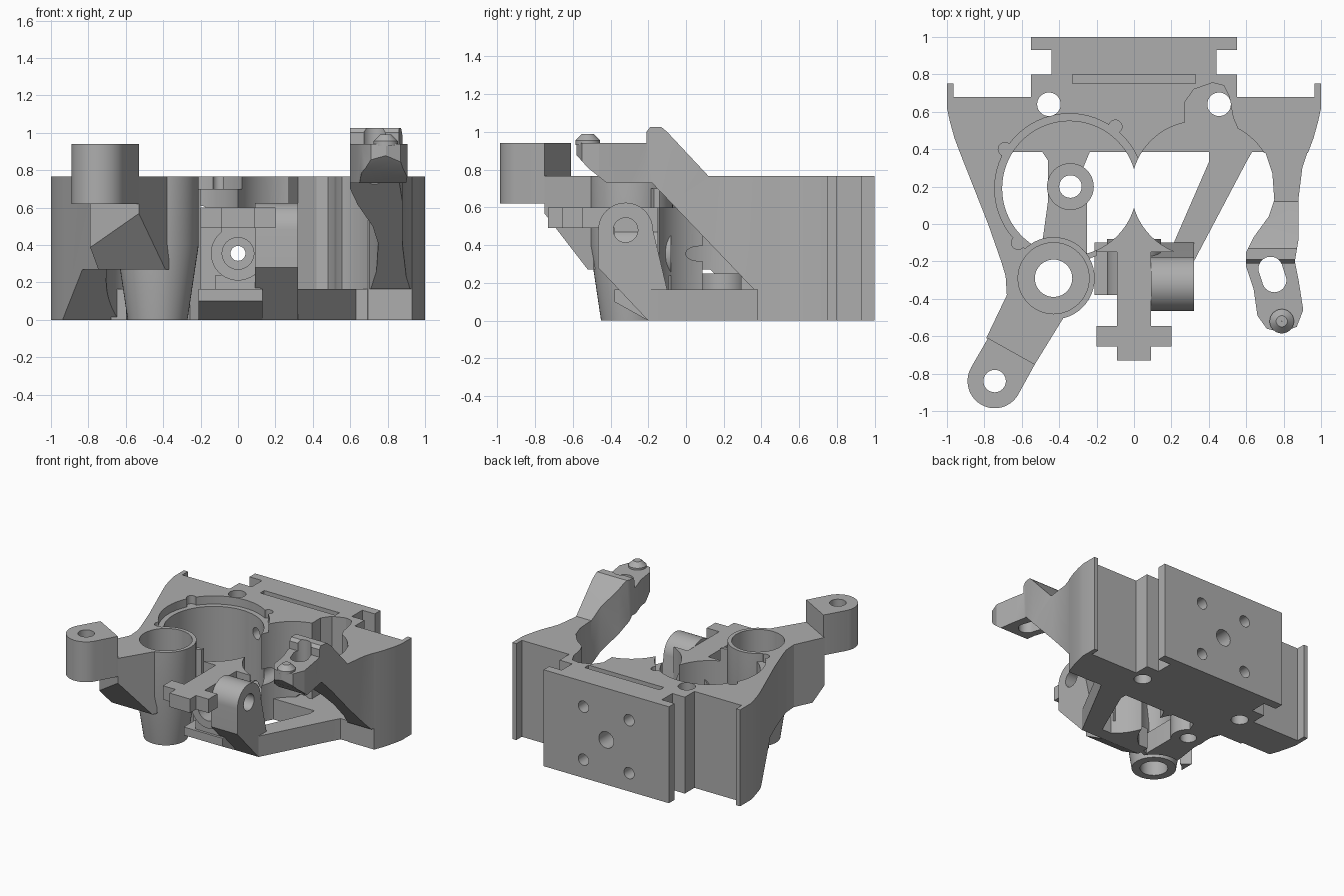
import bpy, bmesh
from math import pi, cos, sin

if "Cube" in bpy.data.objects:
    bpy.data.objects.remove(bpy.data.objects["Cube"])

GREY = bpy.data.materials.new("plain grey")
GREY.use_nodes = True
GREY.diffuse_color = (0.42, 0.42, 0.42, 1)
GREY.node_tree.nodes["Principled BSDF"].inputs["Base Color"].default_value = (0.42, 0.42, 0.42, 1)
TOP, FLOOR = 0.765, 0.165
parts = []


def finish(name, bm, keep=True):
    bmesh.ops.recalc_face_normals(bm, faces=bm.faces)
    me = bpy.data.meshes.new(name)
    bm.to_mesh(me)
    bm.free()
    me.materials.append(GREY)
    ob = bpy.data.objects.new(name, me)
    bpy.context.collection.objects.link(ob)
    if keep:
        parts.append(ob)
    return ob


def prism(name, pts, lo, hi, axis="z", keep=True):
    """Extrude an outline along an axis; pts are the other two coordinates in order."""
    place = {"x": lambda a, b, c: (c, a, b), "y": lambda a, b, c: (a, c, b),
             "z": lambda a, b, c: (a, b, c)}[axis]
    bm = bmesh.new()
    low = [bm.verts.new(place(a, b, lo)) for a, b in pts]
    high = [bm.verts.new(place(a, b, hi)) for a, b in pts]
    bm.faces.new(low)
    bm.faces.new(high)
    for i in range(len(pts)):
        j = (i + 1) % len(pts)
        bm.faces.new((low[i], low[j], high[j], high[i]))
    return finish(name, bm, keep)


def arc(a, b, r, start=0, end=2 * pi, n=48):
    full = abs(end - start) > 6.28
    return [(a + r * cos(start + (end - start) * i / n), b + r * sin(start + (end - start) * i / n))
            for i in range(n if full else n + 1)]


def box(x0, x1, y0, y1):
    return [(x0, y0), (x1, y0), (x1, y1), (x0, y1)]


def boolean(ob, tool, op="DIFFERENCE"):
    mod = ob.modifiers.new("cut", "BOOLEAN")
    mod.operation, mod.solver, mod.object = op, "EXACT", tool
    bpy.context.view_layer.objects.active = ob
    bpy.ops.object.modifier_apply(modifier=mod.name)
    bpy.data.objects.remove(tool)


def cut(ob, pts, lo=-0.2, hi=1.3, axis="z"):
    boolean(ob, prism("cutter", pts, lo, hi, axis, False))


def lathe(name, x, y, profile, n=48):
    """Revolve a closed (radius, height) outline about a vertical axis."""
    bm = bmesh.new()
    rings = [[bm.verts.new((x + r * cos(2 * pi * k / n), y + r * sin(2 * pi * k / n), z))
              for k in range(n)] for r, z in profile]
    for i, ring in enumerate(rings):
        nxt = rings[(i + 1) % len(rings)]
        for k in range(n):
            m = (k + 1) % n
            bm.faces.new((ring[k], ring[m], nxt[m], nxt[k]))
    return finish(name, bm)


BORE_X, BORE_Y, BORE_R = 0.345, 0.19, 0.36
left_bore = arc(-BORE_X, BORE_Y, BORE_R, n=72)
right_bore = arc(BORE_X, BORE_Y, BORE_R, n=72)
boss_clear = arc(-0.43, -0.29, 0.2)
undercut = [(0.4, -0.1), (0.4, 0), (0.13, 0.27), (-0.52, 0.27), (-0.79, 0.62), (-1.1, 0.62), (-1.1, -0.1)]

# Main body with flanged back plate
half_back = [(1, 0.75), (0.965, 0.75), (0.965, 0.68), (0.55, 0.68), (0.55, 0.8),
             (0.44, 0.8), (0.44, 0.93), (0.55, 0.93), (0.55, 1)]
side = [(1, 0.62), (0.985, 0.55), (0.96, 0.46), (0.93, 0.38)]
outline = [(-x, y) for x, y in half_back] + half_back[::-1] + side
outline += [(0.14, 0.38), (0, 0.27), (-0.05, 0.2), (-0.2, 0), (-0.2, -0.17), (-0.4, -0.25),
            (-0.68, -0.3), (-0.71, -0.2), (-0.78, 0)]
outline += [(-x, y) for x, y in side[::-1]]
body = prism("main_body", outline, 0, TOP)
cut(body, left_bore)
cut(body, right_bore)
cut(body, arc(0.39, BORE_Y, BORE_R, n=72))
cut(body, boss_clear)
cut(body, undercut, -1.2, -0.6, "x")

# Rim step with three small relief notches
cut(body, arc(-BORE_X, BORE_Y, 0.4, n=72), 0.7, 1)
for x, y in ((-0.69, 0.4), (-0.1, 0.52), (-0.62, -0.1)):
    cut(body, arc(x, y, 0.036, n=20), 0.7, 1)

# Screw pocket, top slot and holes in the body
cut(body, [(0.31, 0.38), (0.27, 0.55), (0.27, 0.65), (0.32, 0.72), (0.42, 0.755), (0.48, 0.74),
           (0.51, 0.68), (0.53, 0.57), (0.58, 0.45), (0.6, 0.38)], FLOOR, 1)
cut(body, box(-0.33, 0.33, 0.75, 0.8), TOP - 0.08, 1)
for s in (-1, 1):
    cut(body, arc(s * 0.455, 0.64, 0.063, n=32))
    for z in (0.145, 0.565):
        cut(body, arc(s * 0.2, z, 0.045, n=24), 0.4, 1.2, "y")
cut(body, arc(0, 0.355, 0.065, n=32), 0.1, 1.2, "y")

# Floor under the bores, with the crossing struts
prism("back_floor", box(-0.68, 0.9, 0.385, 0.56), 0, FLOOR)
strut = prism("left_floor_strut", [(-0.5, -0.17), (-0.25, -0.17), (-0.25, 0.1), (-0.28, 0.28), (-0.23, 0.4),
                                   (-0.5, 0.4), (-0.46, 0.34), (-0.46, 0.12)], 0, FLOOR)
cut(strut, arc(-0.34, 0.2, 0.1))
cut(strut, boss_clear)
lathe("strut_boss", -0.34, 0.2, [(0.06, 0), (0.125, 0), (0.125, 0.25), (0.06, 0.25)])
prism("diagonal_floor_strut", [(0.4, 0.4), (0.4, 0.33), (0.2, -0.13), (0.12, -0.2), (0.32, -0.2),
                               (0.6, 0.33), (0.64, 0.4)], 0, FLOOR)
prism("front_floor", [(-0.38, FLOOR), (-0.38, 0.1), (-0.2, 0), (-0.1, 0), (-0.1, FLOOR)], -0.21, 0.13, "x")

# Cusp wall between the two bores
cusp = prism("cusp_wall", box(-0.21, 0.21, -0.15, 0.2), 0, 0.6)
cut(cusp, left_bore)
cut(cusp, right_bore)
cut(cusp, box(-0.3, 0.3, 0.088, 0.4))
cut(cusp, arc(0, 0.355, 0.04, n=24), -1, 1, "y")

# Stepped boss at the foot of the front arm
lathe("front_boss", -0.43, -0.29, [(0.1, 0), (0.16, 0), (0.22, 0.4), (0.22, TOP), (0.19, TOP),
                                   (0.19, 0.45), (0.1, 0.45)])

# Front arm and its raised eyelet
arm = prism("front_arm", [(-0.69, -0.22), (-0.68, -0.38), (-0.79, -0.61), (-0.53, -0.75),
                          (-0.37, -0.49), (-0.4, -0.25)], 0, TOP)
cut(arm, boss_clear)
cut(arm, undercut, -1.2, 0, "x")
eyelet = prism("front_eyelet", [(-0.78, -0.61), (-0.87, -0.765)]
               + arc(-0.745, -0.84, 0.145, 2.62, 5.76, 28) + [(-0.53, -0.75)], 0.62, 0.94)
cut(eyelet, arc(-0.745, -0.84, 0.06, n=32))

# Side arm: plan outline crossed with a side profile
side_arm = prism("side_arm", [(0.93, 0.39), (0.7, 0.39), (0.74, 0.27), (0.75, 0.13), (0.72, 0.04), (0.64, -0.07),
                              (0.6, -0.15), (0.6, -0.23), (0.64, -0.35), (0.66, -0.49), (0.71, -0.56),
                              (0.79, -0.58), (0.87, -0.55), (0.905, -0.46), (0.88, -0.3), (0.86, -0.2),
                              (0.88, -0.08), (0.88, 0.14), (0.9, 0.3)], 0, 1.2)
profile = prism("profile", [(0.45, TOP), (0.12, TOP), (-0.1, 1), (-0.13, 1.025), (-0.19, 1.025), (-0.21, 1),
                            (-0.21, 0.94), (-0.6, 0.94), (-0.6, 0.9), (-0.52, 0.81), (-0.42, 0.73),
                            (-0.18, 0.73), (0.36, FLOOR), (0.45, FLOOR)], 0.4, 1.2, "x", False)
boolean(side_arm, profile, "INTERSECT")
cut(side_arm, arc(0.73, -0.24, 0.065, 0.2, pi + 0.2, 16) + arc(0.75, -0.3, 0.065, pi + 0.2, 2 * pi + 0.2, 16))
lathe("arm_button", 0.79, -0.52, [(0.001, 0.93), (0.065, 0.93), (0.065, 0.955), (0.03, 0.99), (0.001, 0.99)], 32)

# Pillar with a sideways hole
pillar = prism("hinge_pillar", arc(-0.32, 0.48, 0.145, pi, 0, 24)
               + [(-0.1, FLOOR), (-0.1, 0), (-0.2, 0), (-0.465, 0.28)], 0.09, 0.32, "x")
cut(pillar, arc(-0.32, 0.48, 0.065, n=32), -0.2, 0.6, "x")

# Cross-shaped latch on a forward-facing socket
half_latch = [(0.09, -0.73), (0.09, -0.655), (0.2, -0.655), (0.2, -0.545), (0.09, -0.545), (0.09, -0.1)]
prism("cross_latch", half_latch + [(0, 0.03)] + [(-x, y) for x, y in half_latch[::-1]], 0.49, 0.6)
socket = prism("front_socket", arc(0, 0.355, 0.145), -0.38, -0.08, "y")
cut(socket, arc(0, 0.355, 0.085, n=32), -0.5, -0.25, "y")
cut(socket, arc(0, 0.355, 0.04, n=24), -0.5, 0.2, "y")
prism("latch_neck", box(-0.09, 0.09, 0.46, 0.5), -0.38, -0.08, "y")
prism("socket_foot", box(-0.12, 0.12, 0.1, 0.24), -0.36, -0.08, "y")

# Smooth curved walls while keeping edges crisp
bpy.ops.object.select_all(action="DESELECT")
for ob in parts:
    ob.select_set(True)
bpy.context.view_layer.objects.active = body
bpy.ops.object.shade_smooth_by_angle(angle=0.5)
